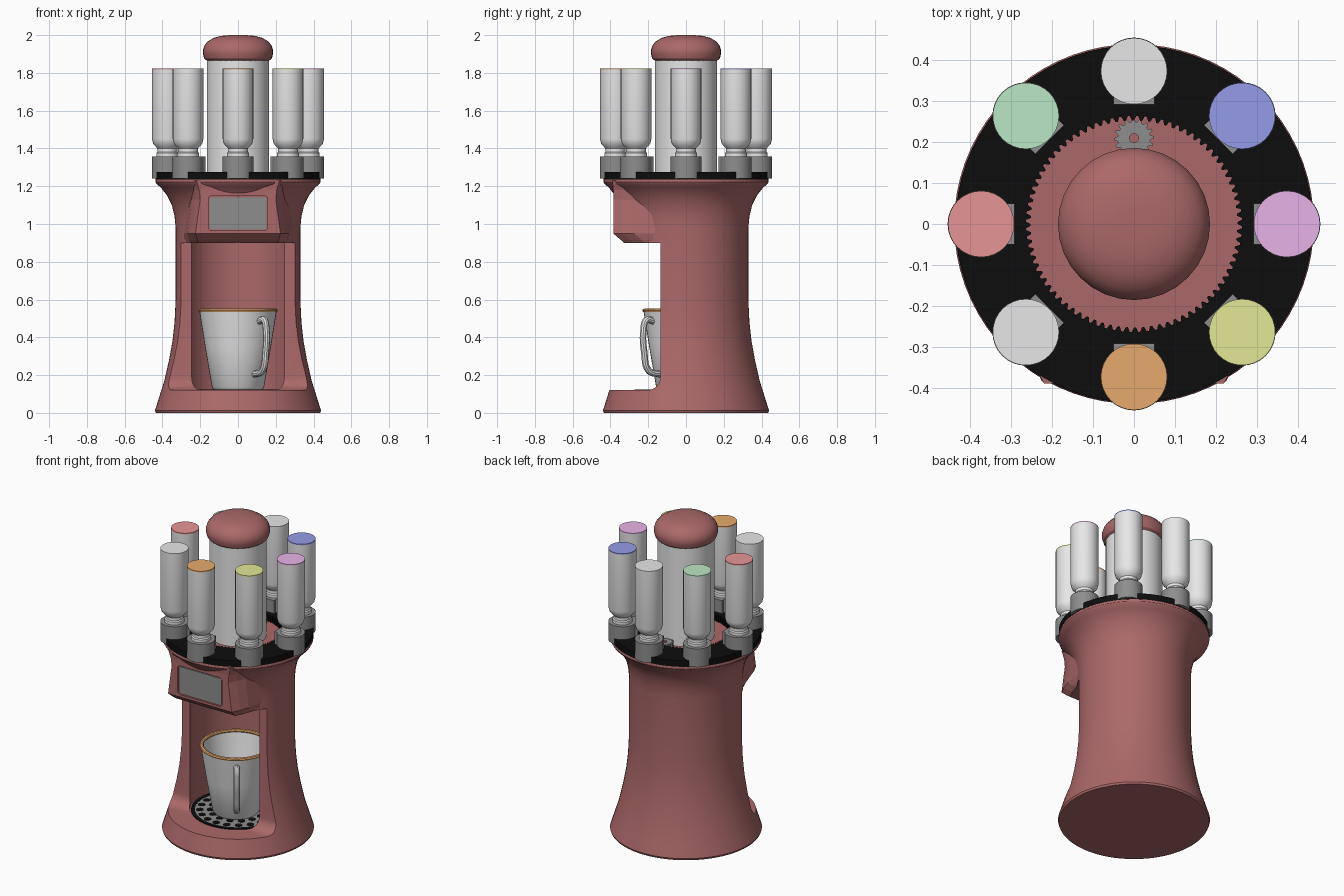
import bpy, bmesh, math
from mathutils import Matrix, Vector

if "Cube" in bpy.data.objects:
    bpy.data.objects.remove(bpy.data.objects["Cube"])


def material(name, r, g, b):
    m = bpy.data.materials.new(name)
    m.use_nodes = True
    m.diffuse_color = (r, g, b, 1)
    m.node_tree.nodes["Principled BSDF"].inputs["Base Color"].default_value = (r, g, b, 1)
    return m


RED = material("dusty red", .41, .14, .14)
BLACK = material("black", .004, .004, .004)
WHITE = material("white", .8, .8, .8)
GRAY = material("gray", .27, .27, .27)
ORANGE = material("orange", .8, .4, .15)
PINK = material("pink", .8, .3, .3)
GREEN = material("green", .5, .8, .55)
BLUE = material("blue", .3, .33, .8)
VIOLET = material("violet", .8, .45, .8)
YELLOW = material("yellow", .78, .8, .3)


def finish(name, bm, mat, matrix=Matrix()):
    bmesh.ops.recalc_face_normals(bm, faces=bm.faces[:])
    mesh = bpy.data.meshes.new(name)
    bm.to_mesh(mesh)
    bm.free()
    mesh.materials.append(mat)
    mesh.transform(matrix)
    ob = bpy.data.objects.new(name, mesh)
    bpy.context.collection.objects.link(ob)
    return ob


def skin(bm, loops, closed=False):
    """Bridge consecutive rings of points, then cap or close the stack."""
    rings = [[bm.verts.new(p) for p in loop] for loop in loops]
    pairs = list(zip(rings, rings[1:]))
    if closed:
        pairs.append((rings[-1], rings[0]))
    else:
        bm.faces.new(rings[0])
        bm.faces.new(rings[-1])
    for a, b in pairs:
        for i in range(len(a)):
            j = (i + 1) % len(a)
            bm.faces.new((a[i], a[j], b[j], b[i]))


def circle(radius, z, n):
    return [(radius(i) * math.cos(math.tau * i / n),
             radius(i) * math.sin(math.tau * i / n), z) for i in range(n)]


def lathe(name, profile, mat, n=32, matrix=Matrix(), closed=False):
    bm = bmesh.new()
    skin(bm, [circle(lambda i, r=r: r, z, n) for r, z in profile], closed)
    return finish(name, bm, mat, matrix)


def disc(name, r, z0, z1, mat, n=32, matrix=Matrix()):
    return lathe(name, [(r, z0), (r, z1)], mat, n, matrix)


def box(name, lo, hi, mat, matrix=Matrix()):
    bm = bmesh.new()
    skin(bm, [[(lo[0], lo[1], z), (hi[0], lo[1], z), (hi[0], hi[1], z), (lo[0], hi[1], z)]
              for z in (lo[2], hi[2])])
    return finish(name, bm, mat, matrix)


def activate(ob):
    bpy.ops.object.select_all(action='DESELECT')
    ob.select_set(True)
    bpy.context.view_layer.objects.active = ob


def cut(ob, cutter):
    cutter.hide_render = True
    mod = ob.modifiers.new("cut", 'BOOLEAN')
    mod.operation, mod.solver, mod.object = 'DIFFERENCE', 'EXACT', cutter
    activate(ob)
    bpy.ops.object.modifier_apply(modifier=mod.name)
    bpy.data.objects.remove(cutter)


# Flared body with a flat front cut and a round cup niche
body = lathe("body", [(.435, 0), (.44, .012), (.42, .075), (.39, .17), (.365, .28), (.347, .38),
                      (.336, .48), (.33, .6), (.33, .98), (.336, 1.04), (.35, 1.1),
                      (.375, 1.15), (.41, 1.195), (.432, 1.212), (.437, 1.222), (.435, 1.238)],
             RED, 72)
profile = [(-.6, .12)]
for k in range(7):
    a = math.pi / 2 * k / 6
    profile.append((-.205 + .07 * math.sin(a), .19 - .07 * math.cos(a)))
profile += [(-.135, .9), (-.6, .9)]
bm = bmesh.new()
skin(bm, [[(x, y, z) for y, z in profile] for x in (-.6, .6)])
cut(body, finish("front_cutter", bm, RED))
cut(body, disc("niche_cutter", .28, .119, .901, RED, 64))

# Head block holding the screen, with sides spreading back into the body
bm = bmesh.new()
loops = []
for front, half, z in ((-.325, .21, .9), (-.345, .215, .915), (-.385, .225, .95),
                       (-.385, .2, 1.13), (-.385, .205, 1.18), (-.39, .22, 1.23)):
    right = [(half, front), (half + .025, front + .05), (half + .045, front + .11), (.29, -.14)]
    outline = right + [(-x, y) for x, y in reversed(right)]
    loops.append([(x, y, z) for x, y in outline])
skin(bm, loops)
head = finish("head", bm, RED)


def rounded_plate(name, half, z0, z1, y0, y1, mat, r=.018):
    corners = [(half - r, z1 - r), (r - half, z1 - r), (r - half, z0 + r), (half - r, z0 + r)]
    pts = [(cx + r * math.cos(a), cz + r * math.sin(a))
           for q, (cx, cz) in enumerate(corners)
           for a in [math.pi / 2 * (q + k / 4) for k in range(5)]]
    b = bmesh.new()
    skin(b, [[(x, y, z) for x, z in pts] for y in (y0, y1)])
    return finish(name, b, mat)


cut(head, rounded_plate("screen_cutter", .157, .965, 1.148, -.45, -.373, RED))
rounded_plate("screen", .15, .972, 1.141, -.379, -.371, GRAY, .01)

# Drip grate with rings of holes
lathe("grate_rim", [(.25, .119), (.272, .119), (.272, .124), (.25, .124)], BLACK, 48, closed=True)
disc("grate", .25, .119, .123, GRAY, 48)
for radius, count in ((.1, 10), (.16, 15), (.22, 20)):
    for i in range(count):
        a = math.tau * i / count
        at = Matrix.Translation((radius * math.cos(a), radius * math.sin(a), 0))
        disc("grate_hole", .022, .12, .1245, BLACK, 12, at)

# Mug with rim and handle
mug_at = Matrix.Translation((0, -.02, 0))
lathe("mug", [(.13, .125), (.138, .135), (.175, .35), (.205, .54), (.192, .54),
              (.163, .35), (.125, .15)], WHITE, 40, mug_at)
rim = [(.199 + .012 * math.cos(math.tau * k / 8), .542 + .01 * math.sin(math.tau * k / 8))
       for k in range(8)]
lathe("mug_rim", rim, ORANGE, 40, mug_at, closed=True)
curve = bpy.data.curves.new("mug_handle", 'CURVE')
curve.dimensions, curve.bevel_depth, curve.bevel_resolution = '3D', .018, 3
curve.resolution_u = 6
spline = curve.splines.new('BEZIER')
path = [(.185, .485), (.235, .49), (.253, .44), (.248, .32), (.22, .225), (.145, .205)]
spline.bezier_points.add(len(path) - 1)
for p, (r, z) in zip(spline.bezier_points, path):
    p.co = Vector((r * .59, -r * .81 - .02, z))
    p.handle_left_type = p.handle_right_type = 'AUTO'
curve.materials.append(WHITE)
handle = bpy.data.objects.new("mug_handle", curve)
bpy.context.collection.objects.link(handle)
activate(handle)
bpy.ops.object.convert(target='MESH')

# Rotating ring with inner teeth, driven by a small gear
teeth = 80


def inner(i):
    return .253 if i % 4 < 2 else .264


bm = bmesh.new()
n = teeth * 4
skin(bm, [circle(inner, 1.236, n), circle(lambda i: .436, 1.236, n),
          circle(lambda i: .436, 1.275, n), circle(inner, 1.275, n)], closed=True)
finish("carousel_ring", bm, BLACK)
gear_at = Matrix.Translation((0, .21, 0))
bm = bmesh.new()
skin(bm, [circle(lambda i: .049 if i % 4 < 2 else .04, z, 64) for z in (1.236, 1.275)])
finish("drive_gear", bm, GRAY, gear_at)
disc("gear_pin", .012, 1.236, 1.279, RED, 16, gear_at)

# Central tank and domed lid
disc("tank", .165, 1.23, 1.88, WHITE, 40)
lathe("tank_lid", [(.162, 1.862), (.178, 1.875), (.186, 1.9), (.186, 1.92), (.178, 1.945),
                   (.16, 1.967), (.13, 1.985), (.09, 1.996), (.045, 2), (.005, 2)], RED, 32)

# Eight bottles standing on holders around the ring
for i, cap in enumerate((VIOLET, BLUE, WHITE, GREEN, PINK, WHITE, ORANGE, YELLOW)):
    spin = Matrix.Rotation(math.tau * i / 8, 4, 'Z')
    at = spin @ Matrix.Translation((.374, 0, 0))
    disc("bottle_holder", .082, 1.24, 1.357, GRAY, 32, at)
    box("holder_bracket", (.292, -.05, 1.24), (.374, .05, 1.357), GRAY, spin)
    lathe("bottle", [(.058, 1.35), (.058, 1.375), (.053, 1.382), (.053, 1.4), (.06, 1.408),
                     (.075, 1.425), (.081, 1.45), (.081, 1.817)], WHITE, 32, at)
    disc("bottle_cap", .081, 1.817, 1.824, cap, 32, at)

# Smooth round surfaces, keep hard edges
for ob in list(bpy.context.scene.objects):
    if ob.type == 'MESH' and not ob.name.startswith(("head", "grate_hole", "holder_bracket")):
        activate(ob)
        bpy.ops.object.shade_smooth_by_angle(angle=math.radians(32))
